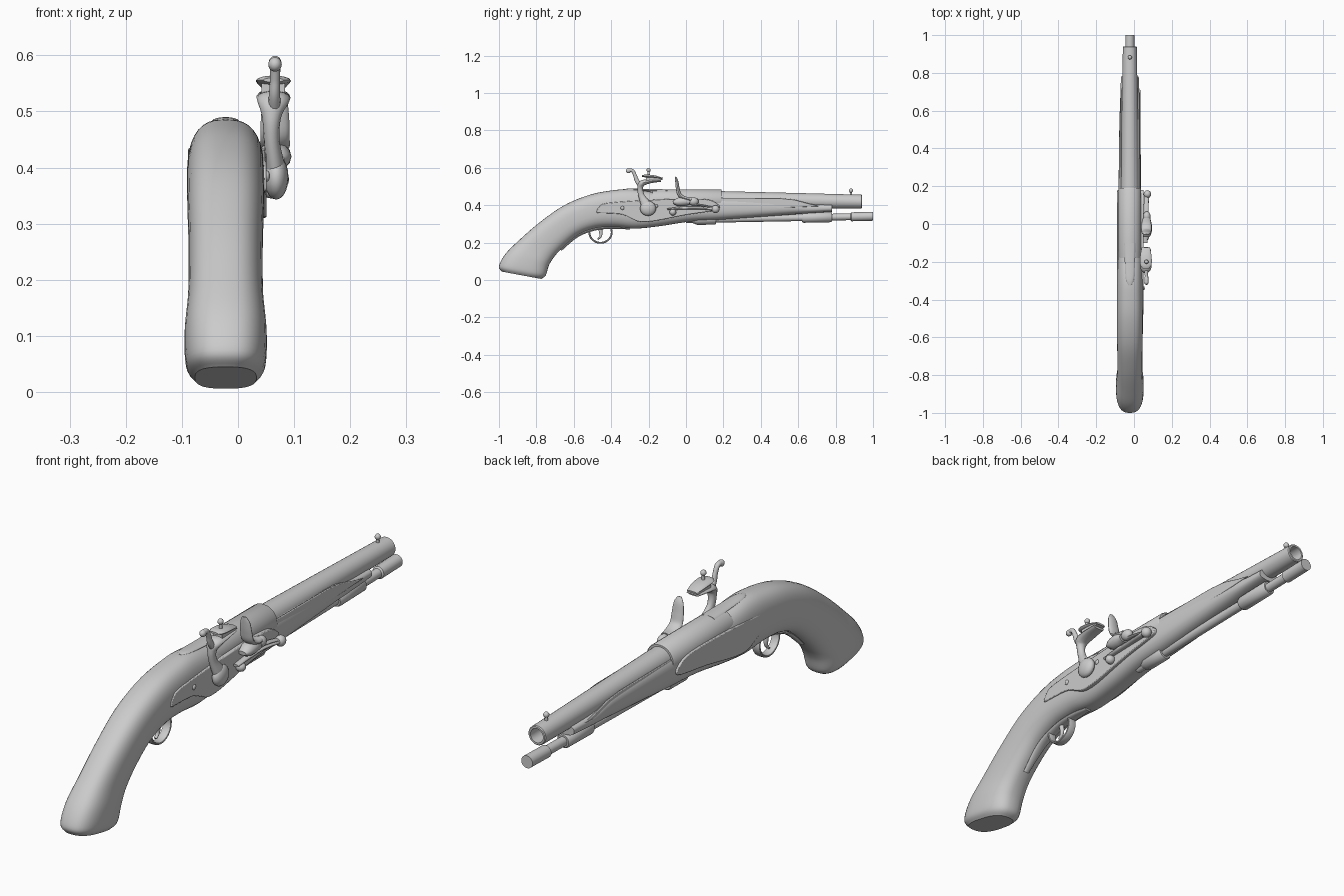
import bpy, bmesh
from math import sin, cos, pi, radians, copysign
from mathutils import Vector

CX = -0.022   # centre plane of stock and barrel


def finish(name, bm, angle=40):
    bmesh.ops.recalc_face_normals(bm, faces=bm.faces)
    me = bpy.data.meshes.new(name)
    bm.to_mesh(me)
    bm.free()
    ob = bpy.data.objects.new(name, me)
    bpy.context.collection.objects.link(ob)
    bpy.ops.object.select_all(action='DESELECT')
    ob.select_set(True)
    bpy.context.view_layer.objects.active = ob
    bpy.ops.object.shade_smooth_by_angle(angle=radians(angle))
    return ob


def spline(rows, steps):
    """Catmull-Rom interpolation of equal-length tuples."""
    out, n = [], len(rows)
    for i in range(n - 1):
        p = [rows[min(max(i + k, 0), n - 1)] for k in (-1, 0, 1, 2)]
        for s in range(steps):
            t = s / steps
            out.append(tuple(0.5 * (2 * b + (c - a) * t + (2 * a - 5 * b + 4 * c - d) * t * t
                                    + (3 * b - a - 3 * c + d) * t ** 3) for a, b, c, d in zip(*p)))
    return out + [rows[-1]]


def loft(name, rows, sides=24, power=1.0, angle=40):
    """rows: x, top y, top z, bottom y, bottom z, half width."""
    bm = bmesh.new()
    rings = []
    for x, ty, tz, by, bz, w in rows:
        mid = Vector((x, (ty + by) / 2, (tz + bz) / 2))
        up = Vector((0, (ty - by) / 2, (tz - bz) / 2))
        ring = []
        for k in range(sides):
            c, s = cos(2 * pi * k / sides), sin(2 * pi * k / sides)
            c, s = (copysign(abs(v) ** power, v) for v in (c, s))
            ring.append(bm.verts.new(mid + up * s + Vector((w * c, 0, 0))))
        rings.append(ring)
    for a, b in zip(rings, rings[1:]):
        for k in range(sides):
            j = (k + 1) % sides
            bm.faces.new((a[k], a[j], b[j], b[k]))
    bm.faces.new(rings[0])
    bm.faces.new(rings[-1])
    return finish(name, bm, angle)


def tube(name, pts, steps=5, sides=14, power=1.0):
    """Swept path; pts: x, y, z, half thickness in the side plane, half width in x."""
    pts = spline(pts, steps)
    rows = []
    for i, (x, y, z, r, w) in enumerate(pts):
        a, b = pts[max(i - 1, 0)], pts[min(i + 1, len(pts) - 1)]
        t = Vector((b[1] - a[1], b[2] - a[2])).normalized()
        rows.append((x, y - t.y * r, z + t.x * r, y + t.y * r, z - t.x * r, w))
    return loft(name, rows, sides, power)


def lathe(name, prof, x=CX, sides=28):
    """Turned part along y; prof: y, z centre, radius."""
    return loft(name, [(x, y, z + r, y, z - r, r) for y, z, r in prof], sides)


def ball(name, loc, size):
    bm = bmesh.new()
    bmesh.ops.create_uvsphere(bm, u_segments=16, v_segments=10, radius=1)
    for v in bm.verts:
        v.co = Vector([v.co[i] * size[i] + loc[i] for i in range(3)])
    return finish(name, bm, 60)


def plate(name, outline, x0, x1, bevel=0.005):
    """Side outline (y, z) extruded from x0 to x1."""
    bm = bmesh.new()
    face = bm.faces.new([bm.verts.new((x0, y, z)) for y, z in outline])
    ext = bmesh.ops.extrude_face_region(bm, geom=[face])['geom']
    for v in ext:
        if isinstance(v, bmesh.types.BMVert):
            v.co.x = x1
    ob = finish(name, bm, 30)
    mod = ob.modifiers.new("soft_edge", 'BEVEL')
    mod.width, mod.segments = bevel, 2
    return ob


# Grip and stock
grip = [(-.985, .045, -.775, .006, .055), (-1.0, .075, -.75, .025, .071), (-.965, .14, -.732, .08, .073),
        (-.89, .215, -.70, .13, .067), (-.78, .31, -.645, .187, .066), (-.65, .40, -.57, .245, .068),
        (-.51, .457, -.48, .277, .069), (-.38, .481, -.38, .283, .069), (-.28, .485, -.27, .275, .068),
        (-.14, .465, -.14, .288, .066), (.02, .455, .02, .312, .063), (.19, .455, .19, .322, .060),
        (.5, .443, .5, .345, .056), (.58, .435, .58, .351, .054), (.66, .412, .66, .357, .051),
        (.78, .405, .78, .365, .047)]
loft("stock", spline([(CX,) + g for g in grip], 6), 36, 0.75)

# Barrel with open bore, breech sleeve and top tang
lathe("barrel", [(.15, .427, .049), (.6, .423, .042), (.937, .419, .037), (.94, .419, .034),
                 (.94, .419, .027), (.80, .42, .027)])
lathe("breech", [(-.18, .425, .058), (-.13, .425, .060), (.185, .425, .060), (.19, .425, .057)])
tube("breech_tang", [(CX, -.325, .484, .003, .008), (CX, -.29, .484, .006, .022),
                     (CX, -.2, .48, .007, .027), (CX, -.1, .478, .007, .030)])
# Front sight
tube("sight_post", [(CX, .882, .45, .006, .006), (CX, .882, .478, .005, .005)], 1)
ball("sight_bead", (CX, .882, .478), (.011, .011, .011))

# Ramrod and its pipes
lathe("ramrod", [(.0, .322, .018), (.88, .338, .018), (.885, .338, .024), (1.0, .341, .024)])
lathe("rear_pipe", [(.03, .325, .018), (.06, .326, .031), (.155, .327, .031), (.16, .327, .027)])
lathe("front_pipe", [(.62, .334, .024), (.63, .334, .028), (.775, .337, .028), (.78, .337, .024)])

# Side plates
panel = spline([(-.48, .362), (-.465, .39), (-.42, .412), (-.2, .428), (0, .435), (.12, .43), (.17, .405),
                (.18, .385), (.15, .37), (0, .348), (-.17, .315), (-.25, .312), (-.29, .328),
                (-.34, .35), (-.40, .356), (-.475, .358)], 3)
plate("lock_plate", panel, .02, .051)
plate("left_side_plate", panel, -.06, -.089)
for side, x in (("left", -.072), ("right", .028)):
    plate(f"{side}_forestock_rail", [(.17, .44), (.5, .438), (.58, .43), (.66, .408), (.72, .395),
                                     (.5, .385), (.17, .375)], x, x + .006, .003)

# Hammer: pivot boss, swan neck, spur
HX = .063
ball("hammer_boss", (.068, -.203, .383), (.022, .043, .040))
tube("hammer_neck", [(.068, -.195, .37, .03, .018), (.066, -.215, .405, .027, .017),
                     (.06, -.238, .45, .017, .014), (.06, -.245, .49, .016, .017),
                     (HX, -.235, .517, .017, .028), (HX, -.19, .527, .010, .030),
                     (HX, -.135, .532, .007, .026)], 6)
tube("hammer_spur", [(.065, -.24, .50, .013, .012), (.065, -.262, .53, .012, .010),
                     (.066, -.273, .56, .010, .009), (.066, -.287, .585, .009, .010),
                     (.066, -.312, .585, .011, .011)], 6)
ball("hammer_spur_tip", (.066, -.308, .584), (.012, .014, .013))
# Jaws, flint and clamp screw
tube("upper_jaw", [(HX, -.235, .556, .004, .018), (HX, -.215, .556, .008, .030),
                   (HX, -.17, .552, .008, .030), (HX, -.125, .543, .004, .022)])
plate("flint", [(-.215, .53), (-.215, .55), (-.15, .547), (-.12, .537), (-.15, .532)], .042, .084, .002)
tube("jaw_screw", [(.066, -.2, .52, .007, .007), (.066, -.2, .59, .006, .006)], 1)
ball("jaw_screw_head", (.066, -.2, .588), (.011, .011, .011))

# Pan, frizzen blade and foot
tube("flash_pan", [(.065, -.068, .415, .008, .018), (.065, -.045, .417, .022, .028),
                   (.065, -.01, .42, .025, .03), (.065, .02, .415, .014, .024)])
tube("frizzen", [(.066, -.056, .552, .003, .008), (.066, -.050, .53, .008, .020),
                 (.066, -.044, .49, .010, .025), (.066, -.034, .455, .011, .026),
                 (.066, -.005, .437, .010, .026), (.066, .03, .432, .012, .02)], 5, 16)
ball("frizzen_hinge", (.068, .04, .42), (.02, .027, .022))
# Frizzen spring and screws
tube("frizzen_spring", [(.06, -.10, .378, .005, .012), (.06, -.03, .384, .008, .013), (.06, .05, .386, .008, .013),
                        (.066, .12, .382, .008, .013), (.07, .16, .379, .010, .013)])
ball("spring_finial", (.071, .158, .379), (.02, .021, .021))
tube("spring_upper_arm", [(.066, .15, .385, .005, .012), (.066, .09, .398, .005, .012),
                          (.066, .04, .404, .005, .012)])
ball("lock_screw", (.06, -.07, .363), (.02, .018, .018))
for i, (y, z) in enumerate(((-.16, .395), (-.34, .385))):
    ball(f"plate_screw_{i}", (.051, y, z), (.006, .01, .01))

# Trigger guard, strap and trigger
loop = [(CX, -.457 + .060 * cos(a), .256 + .057 * sin(a), .005, .017)
        for a in (radians(140 + 20 * k) for k in range(14))]
tube("trigger_guard", loop, 2, 12, 0.6)
tube("guard_strap", [(CX, -.67, .160, .006, .012), (CX, -.58, .237, .008, .02), (CX, -.48, .274, .008, .022),
                     (CX, -.38, .281, .008, .022), (CX, -.30, .276, .006, .014)])
tube("trigger", [(CX, -.462, .29, .012, .009), (CX, -.455, .25, .009, .008),
                 (CX, -.459, .23, .006, .007), (CX, -.472, .218, .004, .006)])
